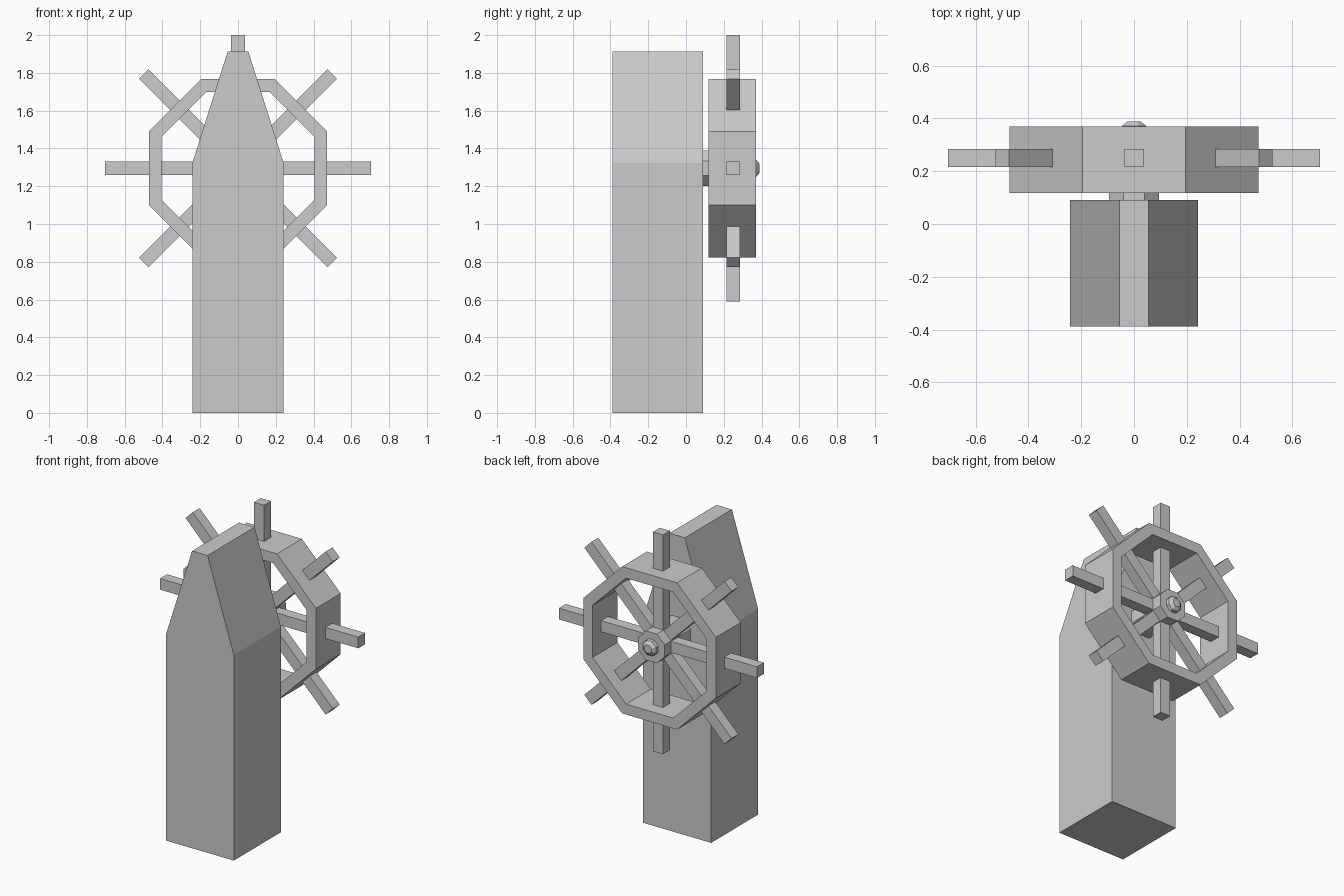
import bpy, bmesh
from math import pi, cos, sin
from mathutils import Matrix

if "Cube" in bpy.data.objects:
    bpy.data.objects.remove(bpy.data.objects["Cube"])

CZ = 1.295  # wheel centre height


def finish(name, bm):
    bmesh.ops.recalc_face_normals(bm, faces=bm.faces)
    me = bpy.data.meshes.new(name)
    bm.to_mesh(me)
    bm.free()
    ob = bpy.data.objects.new(name, me)
    bpy.context.collection.objects.link(ob)
    return ob


def octagon(bm, apothem, y):
    # eight-sided loop with flat top, around the wheel axis
    r = apothem / cos(pi / 8)
    return [bm.verts.new((r * cos(pi / 8 + i * pi / 4), y,
                          CZ + r * sin(pi / 8 + i * pi / 4))) for i in range(8)]


def bridge(bm, a, b):
    for i in range(8):
        j = (i + 1) % 8
        bm.faces.new((a[i], a[j], b[j], b[i]))


def lathe(name, sections):
    # closed octagonal solid from (apothem, y) sections
    bm = bmesh.new()
    loops = [octagon(bm, a, y) for a, y in sections]
    for a, b in zip(loops, loops[1:]):
        bridge(bm, a, b)
    bm.faces.new(loops[0])
    bm.faces.new(loops[-1])
    return finish(name, bm)


# Pedestal: tapered profile extruded front to back
bm = bmesh.new()
half = [(0.242, 0), (0.242, 1.322), (0.055, 1.912)]
profile = half + [(-x, z) for x, z in reversed(half)]
face = bm.faces.new([bm.verts.new((x, -0.388, z)) for x, z in profile])
ext = bmesh.ops.extrude_face_region(bm, geom=[face])
bmesh.ops.translate(bm, vec=(0, 0.478, 0),
                    verts=[v for v in ext["geom"] if isinstance(v, bmesh.types.BMVert)])
finish("pedestal", bm)

# Octagonal wheel rim
bm = bmesh.new()
loops = [octagon(bm, a, y) for a, y in
         [(0.472, 0.118), (0.472, 0.37), (0.405, 0.37), (0.405, 0.118)]]
for k in range(4):
    bridge(bm, loops[k], loops[(k + 1) % 4])
finish("wheel_rim", bm)

# Four bars through the hub give eight handles
for k in range(4):
    bm = bmesh.new()
    bmesh.ops.create_cube(bm, size=1, matrix=Matrix.Translation((0, 0.25, CZ))
                          @ Matrix.Rotation(k * pi / 4, 4, 'Y')
                          @ Matrix.Diagonal((1.41, 0.07, 0.072, 1)))
    finish(f"spoke_{k + 1}", bm)

# Hub joins wheel to pedestal, with a small faceted cap
lathe("hub", [(0.094, 0.085), (0.094, 0.352)])
lathe("hub_cap", [(0.05, 0.345), (0.046, 0.371), (0.026, 0.388)])
